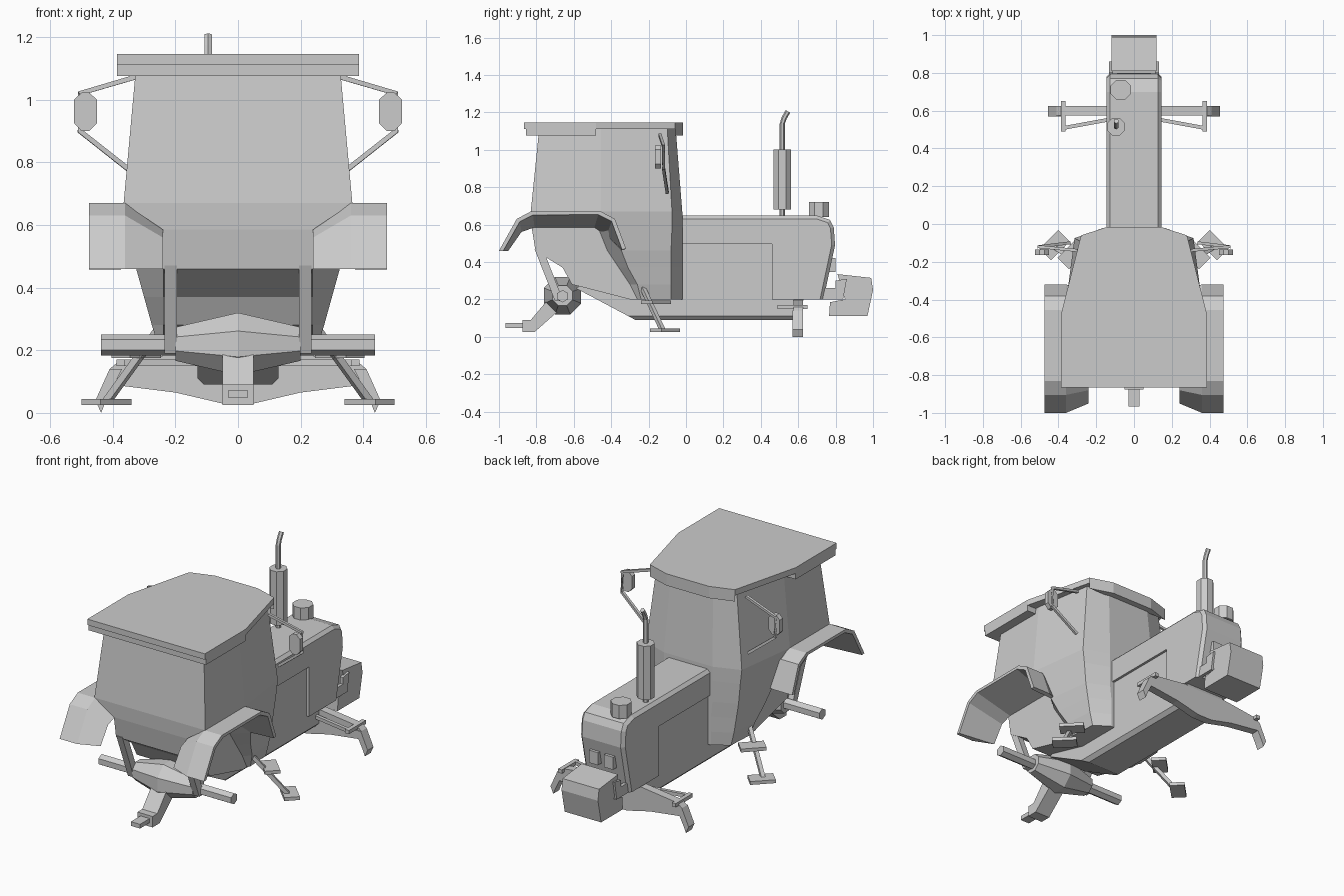
import bpy, bmesh
from math import tau, radians, cos, sin
from mathutils import Vector, Matrix

cube = bpy.data.objects.get("Cube")
if cube:
    bpy.data.objects.remove(cube)

grey = bpy.data.materials.new("plain_grey")
grey.use_nodes = True
COLOUR = (0.6, 0.6, 0.6, 1)
grey.diffuse_color = COLOUR
for node in grey.node_tree.nodes:
    if node.type == 'BSDF_PRINCIPLED':
        node.inputs["Base Color"].default_value = COLOUR


def finish(name, bm, mirror=False):
    bmesh.ops.recalc_face_normals(bm, faces=bm.faces)
    mesh = bpy.data.meshes.new(name)
    bm.to_mesh(mesh)
    bm.free()
    mesh.materials.append(grey)
    ob = bpy.data.objects.new(name, mesh)
    bpy.context.scene.collection.objects.link(ob)
    if mirror:
        ob.modifiers.new("Mirror", 'MIRROR')
    return ob


def loft_bm(rings):
    """Skin a stack of rings with equal point counts and cap both ends."""
    bm = bmesh.new()
    rows = [[bm.verts.new(p) for p in ring] for ring in rings]
    n = len(rows[0])
    for a, b in zip(rows, rows[1:]):
        for i in range(n):
            j = (i + 1) % n
            bm.faces.new((a[i], a[j], b[j], b[i]))
    bm.faces.new(rows[0][::-1])
    bm.faces.new(rows[-1])
    return bm


def loft(name, rings, mirror=False):
    return finish(name, loft_bm(rings), mirror)


def side_rings(profile, lo, hi):
    return [[(x, y, z) for y, z in profile] for x in (lo, hi)]


def slab(name, outline, lo, hi):
    """Extrude a half plan, mirrored in x, between two heights."""
    full = outline + [(-x, y) for x, y in reversed(outline)]
    return loft(name, [[(x, y, z) for x, y in full] for z in (lo, hi)])


def rod(name, stops, sides=4, mirror=False):
    """Tube through (point, radius) stops."""
    pts = [Vector(p) for p, r in stops]
    rings = []
    for i, (p, r) in enumerate(stops):
        d = pts[min(i + 1, len(pts) - 1)] - pts[max(i - 1, 0)]
        q = d.to_track_quat('Z', 'Y')
        angles = [tau * (k + 0.5) / sides for k in range(sides)]
        rings.append([pts[i] + q @ Vector((r * cos(a), r * sin(a), 0)) for a in angles])
    return loft(name, rings, mirror)


def box(name, centre, size, turn=0, mirror=False):
    bm = bmesh.new()
    m = Matrix.Translation(centre) @ Matrix.Rotation(radians(turn), 4, 'Z') @ Matrix.Diagonal((*size, 1))
    bmesh.ops.create_cube(bm, size=1, matrix=m)
    return finish(name, bm, mirror)


# Cab shell: half plans from the roof down to the door sill
levels = [
    (1.11, [(.325, -.785), (.325, -.47), (.325, -.455), (.265, -.1), (.14, -.055)]),
    (.67, [(.365, -.83), (.365, -.47), (.365, -.455), (.315, -.075), (.16, -.02)]),
    (.585, [(.24, -.825), (.24, -.47), (.35, -.415), (.305, -.075), (.16, -.02)]),
    (.46, [(.24, -.805), (.24, -.42), (.325, -.345), (.29, -.08), (.16, -.02)]),
    (.37, [(.24, -.66), (.24, -.36), (.3, -.31), (.275, -.08), (.15, -.02)]),
    (.28, [(.24, -.61), (.24, -.3), (.275, -.26), (.26, -.08), (.15, -.02)]),
    (.2, [(.24, -.3), (.24, -.26), (.25, -.24), (.24, -.08), (.15, -.02)]),
]
loft("cab", [[(x, y, z) for x, y in half] + [(-x, y, z) for x, y in reversed(half)]
             for z, half in levels])

# Roof with a skirt that is cut away above the doors
slab("roof", [(.387, -.865), (.387, -.48), (.28, -.06), (.14, -.015)], 1.11, 1.145)
slab("roof_skirt", [(.387, -.855), (.387, -.48)], 1.075, 1.11)
slab("roof_visor", [(.28, -.06), (.14, -.015)], 1.075, 1.11)

# Fenders: outer edge, cab edge, low inner edge and lip
arch = [(-1, .46), (-.905, .63), (-.83, .67), (-.455, .67), (-.38, .63), (-.32, .47)]
inner = [(-.95, .46), (-.88, .56), (-.81, .585), (-.49, .585), (-.425, .54), (-.35, .46)]
hub = Vector((-.66, .42))
fender = []
for p, q in zip(arch, inner):
    lip = Vector(p) + (hub - Vector(p)).normalized() * .022
    fender.append([(.475, *p), (.36, *p), (.24, *q), (.475, *lip)])
loft("fender", fender, mirror=True)

# Hood with chamfered top and nose edges, open beside the engine
hood = [(-.03, .648), (.7, .648), (.77, .625), (.79, .585), (.797, .49),
        (.735, .2), (.46, .2), (.46, .495), (-.03, .495)]
bm = loft_bm(side_rings(hood, -.145, .145))
edges = []
for e in bm.edges:
    mid = (e.verts[0].co + e.verts[1].co) / 2
    if abs(mid.x) > .1 and (mid.z > .6 or mid.y > .75):
        edges.append(e)
bmesh.ops.bevel(bm, geom=edges, offset=.018, segments=1, affect='EDGES')
finish("hood", bm)

# Engine block and belly
engine = [(-.59, .26), (-.27, .09), (.58, .09), (.63, .2), (.63, .5), (-.1, .5)]
bm = loft_bm(side_rings(engine, -.13, .13))
belly = [e for e in bm.edges if all(v.co.z < .1 for v in e.verts)
         and abs(e.verts[0].co.x - e.verts[1].co.x) < .01]
bmesh.ops.bevel(bm, geom=belly, offset=.022, segments=1, affect='EDGES')
finish("engine_block", bm)

# Headlamps, nose brackets and ballast block
box("headlamp", (.05, .77, .385), (.06, .06, .075), mirror=True)
bracket = [(.72, .2), (.84, .2), (.86, .31), (.8, .3), (.8, .26), (.74, .26)]
loft("nose_bracket", side_rings(bracket, .112, .132), mirror=True)
box("nose_hitch", (0, .74, .23), (.18, .12, .06))
ballast = [(.81, .335), (.99, .315), (1, .25), (.97, .11), (.765, .11), (.77, .185), (.85, .2)]
loft("ballast_block", side_rings(ballast, -.12, .12))

# Exhaust and filler cap
ex, ey = -.095, .515
rod("muffler", [((ex, ey, .68), .05), ((ex, ey, 1), .05)], 8)
rod("exhaust_pipe", [((ex, ey, .64), .014), ((ex, ey, 1.14), .014),
                     ((ex, ey + .01, 1.17), .014), ((ex, ey + .03, 1.205), .014)], 6)
rod("filler_cap", [((-.07, .71, .64), .058), ((-.07, .71, .72), .058)], 8)

# Rear gearbox, axle and its struts
ay, az = -.66, .22
rod("gearbox", [((-.2, ay, az), .058), ((0, ay, az), .108), ((.2, ay, az), .058)], 8)
rod("rear_axle", [((-.437, ay, .217), .033), ((.437, ay, .217), .033)], 6)
strut = [(-.81, .47), (-.765, .47), (-.655, .19), (-.7, .19)]
loft("cab_strut", side_rings(strut, .195, .235), mirror=True)

# Tow arm with tongue
tow = [(-.72, .22), (-.83, .09), (-.875, .09), (-.875, .025), (-.81, .025), (-.68, .14)]
loft("tow_arm", side_rings(tow, -.05, .05))
box("tow_tongue", (0, -.91, .06), (.06, .11, .025))

# Front axle beam, spindles and steering
beam = [(0, .2), (.14, .195), (.38, .165), (.41, .14), (.4, .09), (.2, .065), (.05, .03), (0, .03)]
loft("front_axle", [[(x, y, z) for x, z in beam] for y in (.575, .625)], mirror=True)
leg = [(.37, .14), (.41, .14), (.455, .04), (.437, 0), (.425, .03)]
loft("spindle", [[(x, y, z) for x, z in leg] for y in (.57, .625)], mirror=True)
box("steering_arm", (.375, .57, .16), (.025, .16, .022), mirror=True)
rod("tie_rod", [((.365, .51, .16), .014), ((.12, .555, .16), .014)], mirror=True)

# Entry steps set across the door corner
box("upper_step", (.325, -.16, .185), (.14, .085, .02), -45, mirror=True)
box("lower_step", (.42, -.112, .035), (.14, .085, .02), -45, mirror=True)
rod("step_strut", [((.25, -.235, .27), .016), ((.42, -.125, .035), .016)], mirror=True)

# Mirrors on a bent bar
rod("mirror_bar", [((.3, -.14, 1.08), .011), ((.505, -.12, 1.02), .011),
                   ((.505, -.12, .9), .011), ((.34, -.1, .77), .011)], mirror=True)
face = [(.45, .925), (.475, .9), (.5, .9), (.523, .925),
        (.523, 1), (.5, 1.022), (.475, 1.022), (.45, 1)]
loft("mirror_head", [[(x, y, z) for x, z in face] for y in (-.165, -.135)], mirror=True)
